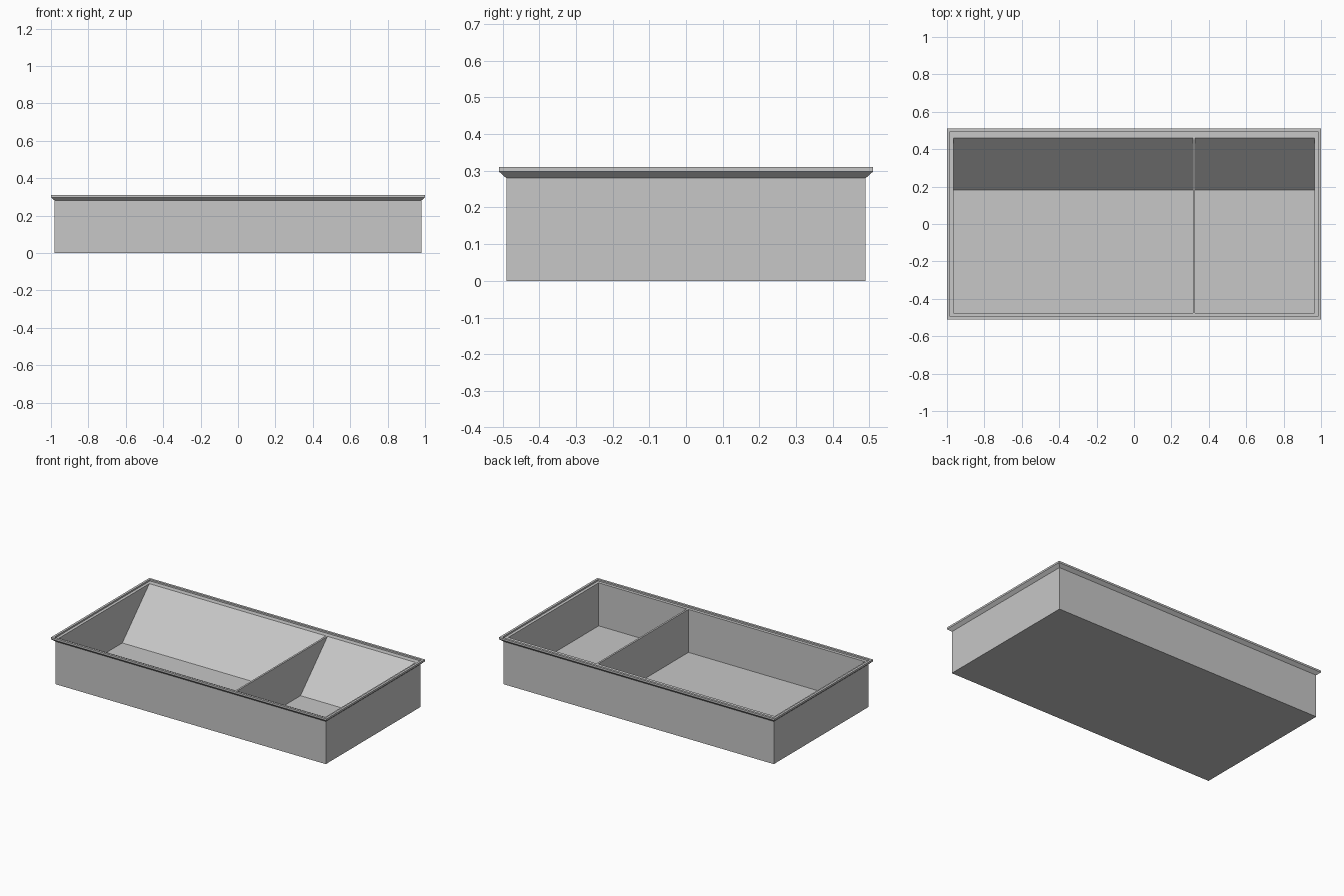
import bpy
import bmesh

cube = bpy.data.objects.get("Cube")
if cube:
    bpy.data.objects.remove(cube, do_unlink=True)

# Single grey finish
grey = bpy.data.materials.new("matte_grey")
grey.use_nodes = True
colour = (0.57, 0.57, 0.57, 1)
grey.diffuse_color = colour
grey.node_tree.nodes["Principled BSDF"].inputs["Base Color"].default_value = colour


def loft(name, rings):
    """Join equal-length rings of points into a closed solid."""
    bm = bmesh.new()
    loops = [[bm.verts.new(p) for p in ring] for ring in rings]
    for a, b in zip(loops, loops[1:]):
        n = len(a)
        for i in range(n):
            j = (i + 1) % n
            bm.faces.new((a[i], a[j], b[j], b[i]))
    bm.faces.new(loops[0])
    bm.faces.new(loops[-1])
    bmesh.ops.recalc_face_normals(bm, faces=bm.faces)
    mesh = bpy.data.meshes.new(name)
    bm.to_mesh(mesh)
    bm.free()
    mesh.materials.append(grey)
    obj = bpy.data.objects.new(name, mesh)
    bpy.context.collection.objects.link(obj)
    return obj


def rectangle(half_x, front, back, z):
    return [(-half_x, front, z), (half_x, front, z),
            (half_x, back, z), (-half_x, back, z)]


floor_z, shelf_z, top_z = 0.018, 0.3, 0.31
wall_x, wall_front = 0.966, -0.475
slope_low, slope_high = 0.181, 0.461

# Tray: outer walls, flared lip, stepped shelf, sloped back and floor
loft("tray", [
    rectangle(0.98, -0.49, 0.49, 0),
    rectangle(0.98, -0.49, 0.49, 0.28),
    rectangle(1, -0.51, 0.51, 0.298),
    rectangle(1, -0.51, 0.51, top_z),
    rectangle(0.985, -0.495, 0.495, top_z),
    rectangle(0.985, -0.495, 0.495, shelf_z),
    rectangle(wall_x, wall_front, slope_high, shelf_z),
    rectangle(wall_x, wall_front, slope_low, floor_z),
])

# Thin divider following the sloped back
section = [(wall_front, floor_z), (slope_low, floor_z),
           (slope_high, shelf_z), (wall_front, shelf_z)]
loft("divider", [[(x, y, z) for y, z in section] for x in (0.315, 0.327)])
